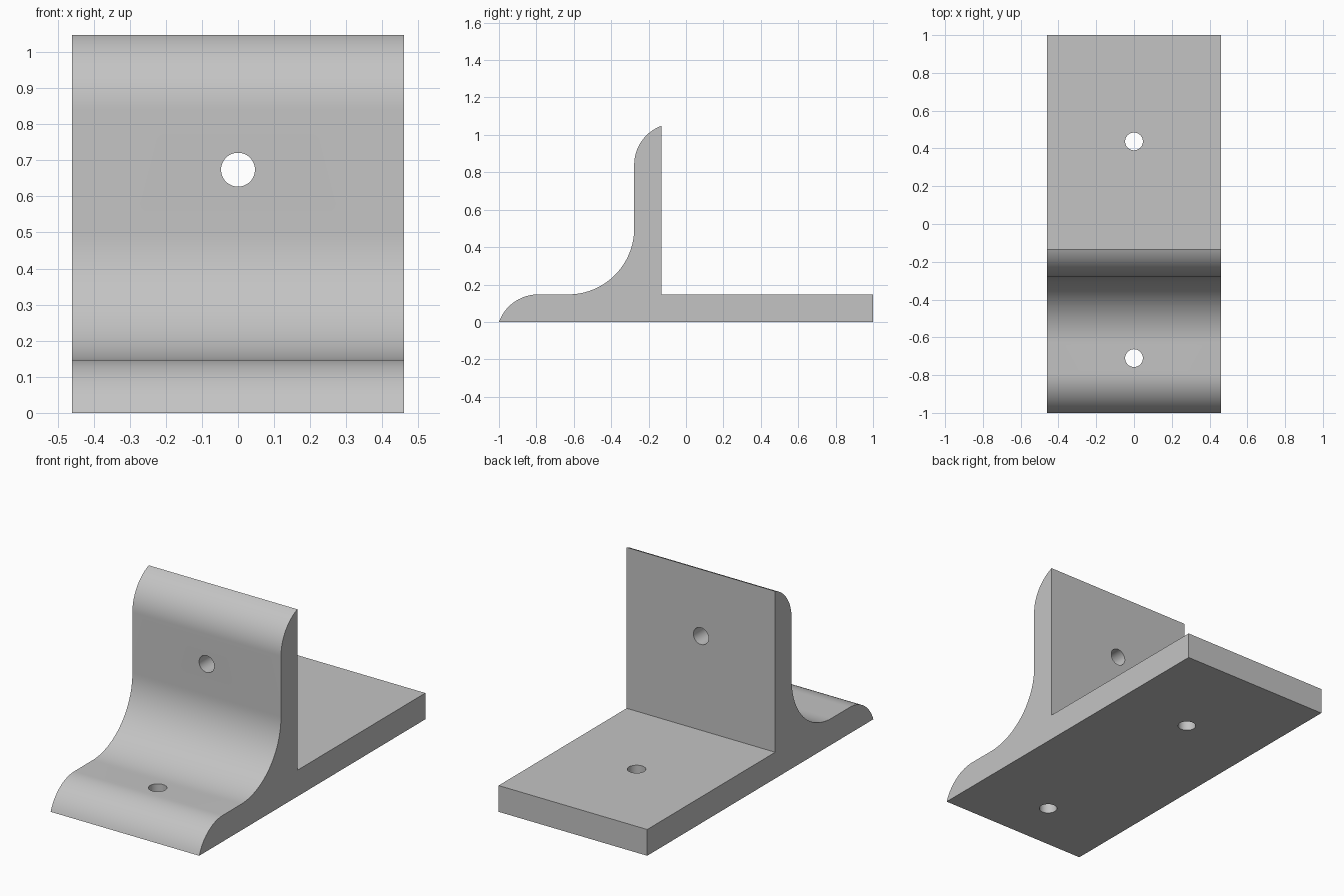
import bpy, bmesh
from math import sin, cos, radians
from mathutils import Vector

if "Cube" in bpy.data.objects:
    bpy.data.objects.remove(bpy.data.objects["Cube"], do_unlink=True)

WIDTH = 0.92      # extent along x
PLATE = 0.147     # base thickness
HOLE_R = 0.047

grey = bpy.data.materials.new("plain grey")
grey.use_nodes = True
colour = (0.55, 0.55, 0.55, 1)
grey.diffuse_color = colour
grey.node_tree.nodes["Principled BSDF"].inputs["Base Color"].default_value = colour


def arc(cy, cz, r, start, end, steps=20):
    """Points (y, z) along an arc, angles in degrees."""
    angles = [radians(start + (end - start) * i / steps) for i in range(steps + 1)]
    return [(cy + r * cos(a), cz + r * sin(a)) for a in angles]


# Side profile: rounded toe, concave sweep, rounded wall top, flat rear plate
toe = arc(-0.79, PLATE - 0.2235, 0.2235, 160, 90)
sweep = arc(-0.63, PLATE + 0.353, 0.353, -90, 0, 32)
crown = arc(-0.055, 0.84, 0.222, 180, 110.3)
toe[0], crown[-1] = (-1, 0), (-0.132, 1.048)
profile = toe + sweep + crown + [(-0.132, PLATE), (1, PLATE), (1, 0)]

# Extrude the profile across the width
bm = bmesh.new()
cap = bm.faces.new([bm.verts.new((-WIDTH / 2, y, z)) for y, z in profile])
result = bmesh.ops.extrude_face_region(bm, geom=[cap], use_keep_orig=True)
moved = [g for g in result["geom"] if isinstance(g, bmesh.types.BMVert)]
bmesh.ops.translate(bm, vec=Vector((WIDTH, 0, 0)), verts=moved)
bmesh.ops.recalc_face_normals(bm, faces=bm.faces)
mesh = bpy.data.meshes.new("bracket")
bm.to_mesh(mesh)
bm.free()
mesh.materials.append(grey)
bracket = bpy.data.objects.new("bracket", mesh)
bpy.context.collection.objects.link(bracket)


def drill(location, rotation):
    """Cut a round through hole in the bracket."""
    bpy.ops.mesh.primitive_cylinder_add(vertices=48, radius=HOLE_R, depth=0.4,
                                        location=location, rotation=rotation)
    cutter = bpy.context.object
    cutter.name = "hole_cutter"
    cutter.hide_render = True
    cutter.data.materials.append(grey)
    cut = bracket.modifiers.new("hole", 'BOOLEAN')
    cut.operation = 'DIFFERENCE'
    cut.solver = 'EXACT'
    cut.object = cutter
    bpy.ops.object.select_all(action='DESELECT')
    bracket.select_set(True)
    bpy.context.view_layer.objects.active = bracket
    bpy.ops.object.modifier_apply(modifier=cut.name)
    bpy.data.objects.remove(cutter, do_unlink=True)


# Two holes through the base, one through the wall
drill((0, -0.71, PLATE / 2), (0, 0, 0))
drill((0, 0.437, PLATE / 2), (0, 0, 0))
drill((0, -0.205, 0.674), (radians(90), 0, 0))

bpy.ops.object.shade_smooth_by_angle(angle=radians(30))
